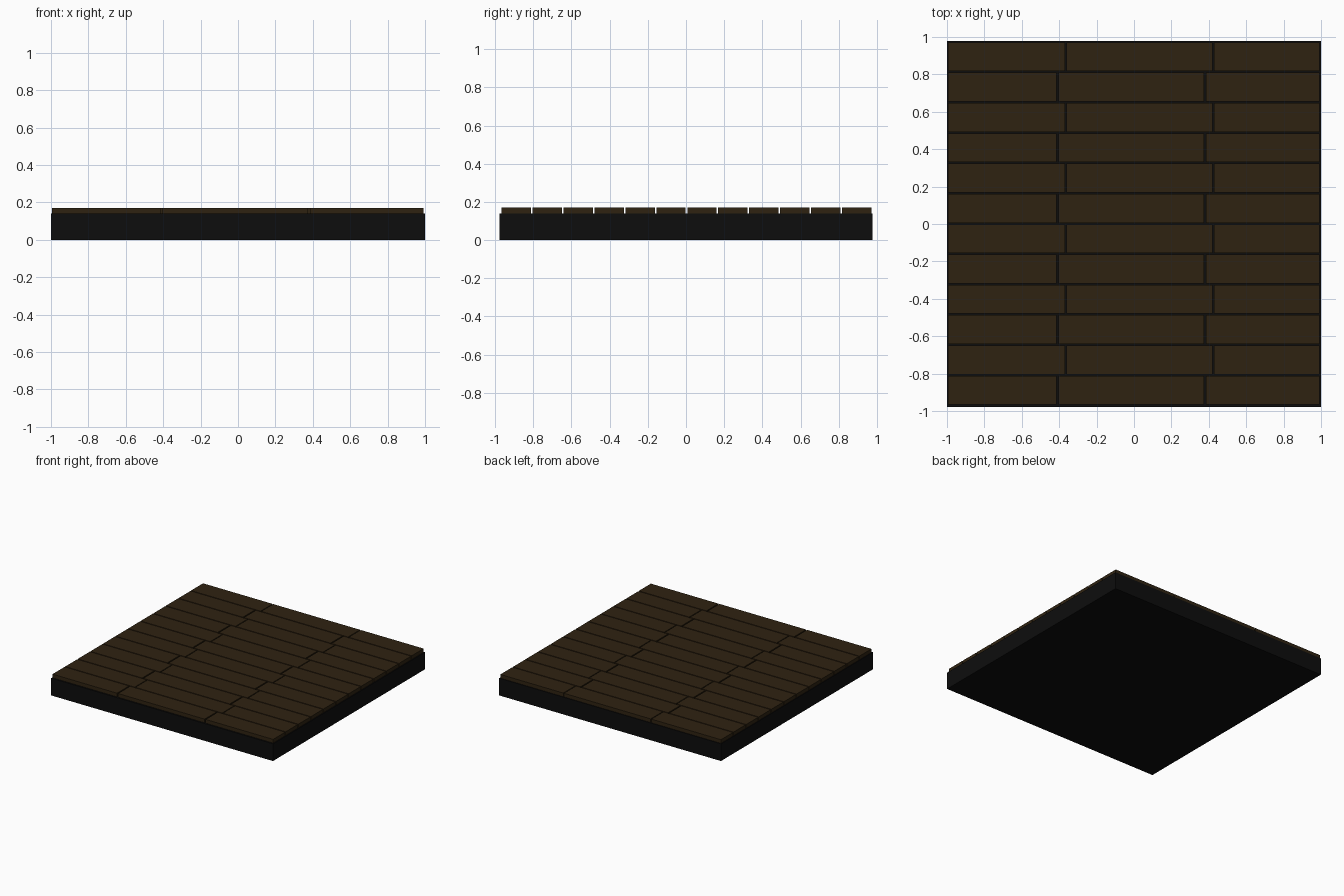
import bpy

if "Cube" in bpy.data.objects:
    bpy.data.objects.remove(bpy.data.objects["Cube"])


def material(name, rgb):
    m = bpy.data.materials.new(name)
    m.diffuse_color = (*rgb, 1.0)
    m.use_nodes = True
    m.node_tree.nodes["Principled BSDF"].inputs["Base Color"].default_value = m.diffuse_color
    return m


dark = material("near black base", (0.004, 0.004, 0.004))
wood = material("dark brown wood", (0.028, 0.0165, 0.0056))


def box(name, x0, x1, y0, y1, z0, z1, mat):
    bpy.ops.mesh.primitive_cube_add(
        size=1, location=((x0 + x1) / 2, (y0 + y1) / 2, (z0 + z1) / 2))
    ob = bpy.context.object
    ob.name = name
    ob.scale = (x1 - x0, y1 - y0, z1 - z0)
    ob.data.materials.append(mat)
    return ob


# Solid slab under the boards
box("floor_base", -1, 1, -0.978, 0.978, 0, 0.14, dark)

# Twelve rows of boards with staggered end joints
ROWS, START, PITCH, GAP = 12, -0.970, 0.1621, 0.008
for row in range(ROWS):
    y0 = START + row * PITCH + GAP / 2
    y1 = y0 + PITCH - GAP
    joints = (-0.41, 0.38) if row % 2 == 0 else (-0.365, 0.423)
    gap = 0.010 if row % 2 == 0 else 0.007
    edges = (-0.995 - gap / 2, *joints, 0.993 + gap / 2)
    for i in range(3):
        box(f"floor_board_{row + 1}_{i + 1}", edges[i] + gap / 2,
            edges[i + 1] - gap / 2, y0, y1, 0.138, 0.17, wood)
